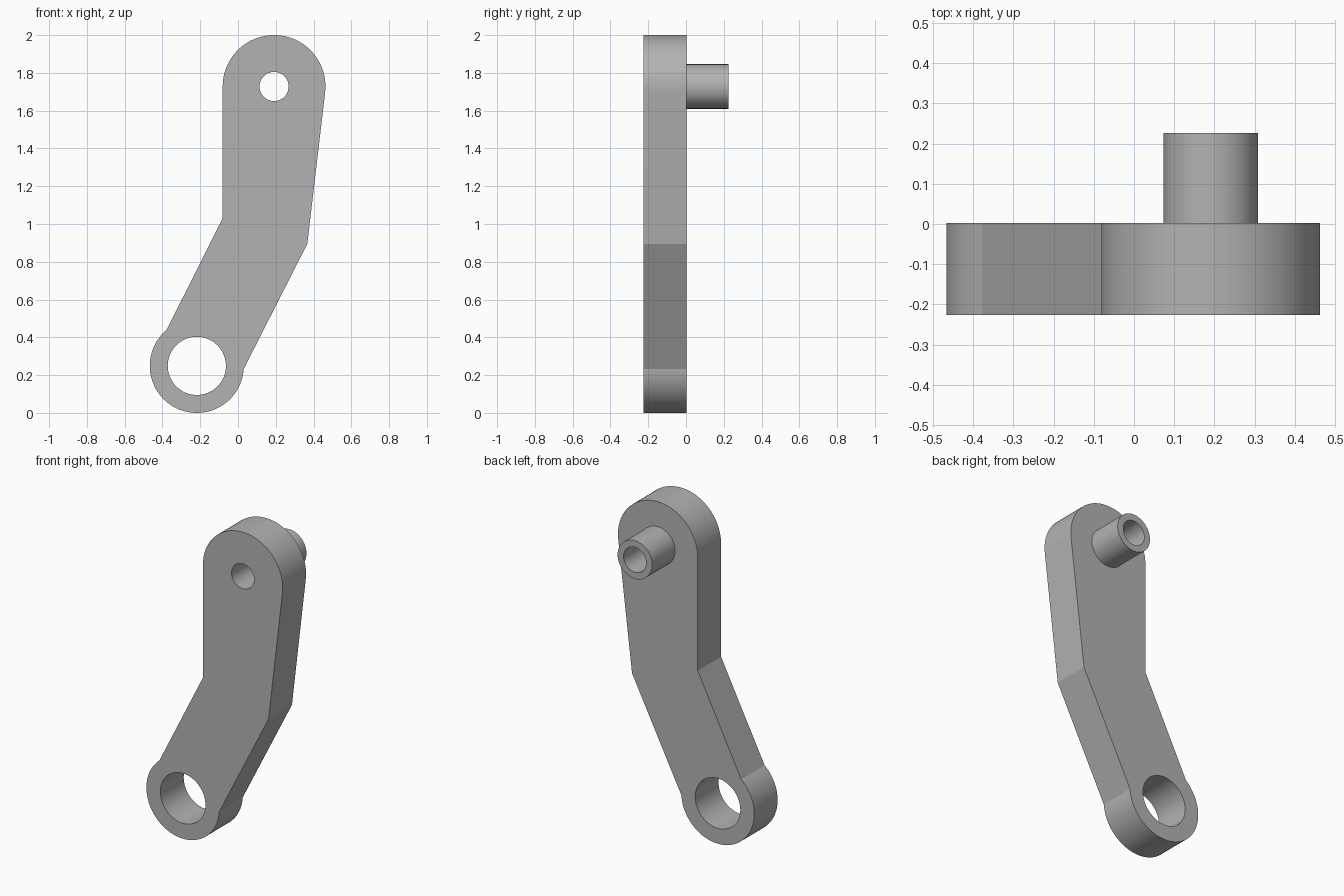
import bpy
import bmesh
from math import cos, sin, radians, atan2, degrees
from mathutils import Vector

cube = bpy.data.objects.get("Cube")
if cube:
    bpy.data.objects.remove(cube, do_unlink=True)

# Plain grey metal
grey = bpy.data.materials.new("grey_metal")
grey.use_nodes = True
colour = (0.45, 0.45, 0.45, 1)
grey.diffuse_color = colour
grey.node_tree.nodes["Principled BSDF"].inputs["Base Color"].default_value = colour


def arc(centre, radius, start, end, steps):
    """Points on an arc in the XZ plane, angles in degrees."""
    angles = [radians(start + (end - start) * i / steps) for i in range(steps + 1)]
    return [(centre[0] + radius * cos(a), centre[1] + radius * sin(a)) for a in angles]


def circle(centre, radius, steps=64):
    return arc(centre, radius, 0, 360, steps)[:-1]


def angle_to(centre, point):
    return degrees(atan2(point[1] - centre[1], point[0] - centre[0]))


def extruded(name, loops, front, back, open_front=False):
    """Fill an outline with holes and extrude it along Y."""
    bm = bmesh.new()
    edges = []
    for loop in loops:
        verts = [bm.verts.new((x, back, z)) for x, z in loop]
        edges += [bm.edges.new((v, verts[i - 1])) for i, v in enumerate(verts)]
    bmesh.ops.triangle_fill(bm, edges=edges, use_beauty=True)
    result = bmesh.ops.extrude_face_region(bm, geom=bm.faces[:], use_keep_orig=True)
    moved = [g for g in result["geom"] if isinstance(g, bmesh.types.BMVert)]
    bmesh.ops.translate(bm, verts=moved, vec=Vector((0, front - back, 0)))
    bmesh.ops.recalc_face_normals(bm, faces=bm.faces[:])
    # Leave out the cap that seats against another part
    if open_front:
        seat = [f for f in bm.faces if all(abs(v.co.y - front) < 1e-5 for v in f.verts)]
        bmesh.ops.delete(bm, geom=seat, context="FACES_ONLY")
    mesh = bpy.data.meshes.new(name)
    bm.to_mesh(mesh)
    bm.free()
    mesh.materials.append(grey)
    obj = bpy.data.objects.new(name, mesh)
    bpy.context.collection.objects.link(obj)
    bpy.ops.object.select_all(action="DESELECT")
    obj.select_set(True)
    bpy.context.view_layer.objects.active = obj
    bpy.ops.object.shade_smooth_by_angle(angle=radians(20))
    return obj


lower = (-0.218, 0.249)
upper = (0.191, 1.728)
front_y, seat_y, tip_y = -0.226, 0.002, 0.226

# Bent arm: rounded upper end, two straight sides, round lower eye
outline = arc(upper, 0.272, -7, 180, 48)
outline.append((-0.081, 1.03))
outline += arc(lower, 0.249, angle_to(lower, (-0.378, 0.44)),
               360 + angle_to(lower, (0.03, 0.233)), 60)
outline.append((0.367, 0.895))
extruded("bent_arm", [outline, circle(lower, 0.154), circle(upper, 0.077)],
         front_y, seat_y)

# Hollow pin on the back of the upper end
extruded("hollow_pin", [circle(upper, 0.118), circle(upper, 0.077)],
         seat_y, tip_y, open_front=True)
